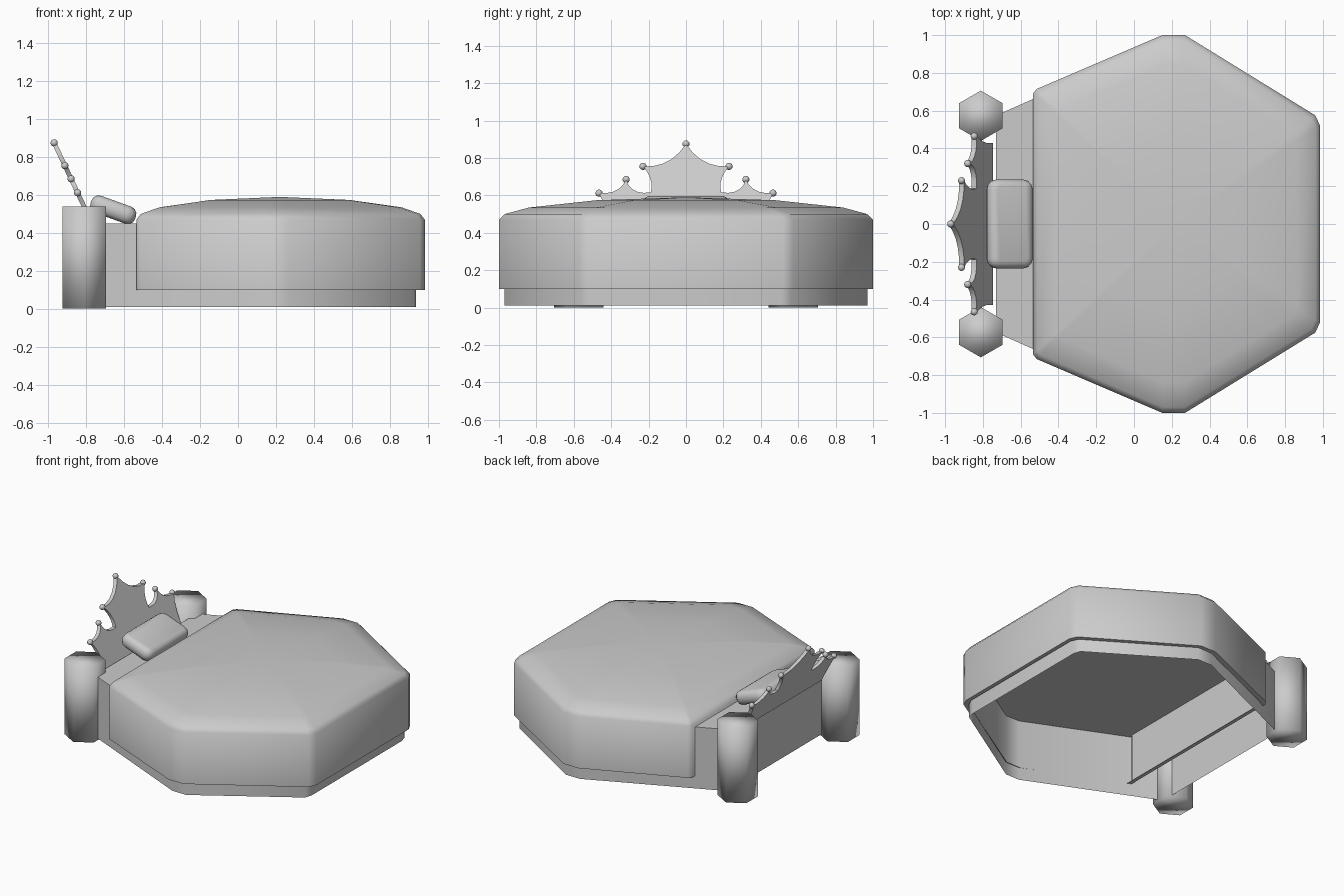
import bpy, bmesh, math
from mathutils import Matrix, Vector

cube = bpy.data.objects.get("Cube")
if cube:
    bpy.data.objects.remove(cube)

mat = bpy.data.materials.new("plain_grey")
mat.use_nodes = True
grey = (0.6, 0.6, 0.6, 1)
mat.diffuse_color = grey
mat.node_tree.nodes["Principled BSDF"].inputs["Base Color"].default_value = grey


def finish(bm, name, angle=60, recalc=True):
    if recalc:
        bmesh.ops.recalc_face_normals(bm, faces=bm.faces)
    me = bpy.data.meshes.new(name)
    bm.to_mesh(me)
    bm.free()
    me.materials.append(mat)
    ob = bpy.data.objects.new(name, me)
    bpy.context.collection.objects.link(ob)
    bpy.ops.object.select_all(action='DESELECT')
    ob.select_set(True)
    bpy.context.view_layer.objects.active = ob
    bpy.ops.object.shade_smooth_by_angle(angle=math.radians(angle))
    return ob


def mirrored(half):
    """Close a half outline across y = 0."""
    return half + [(x, -y) for x, y in reversed(half)]


def loft(outline, rings, centre, apex=None):
    """Stack scaled copies of an outline, then close with a point or a cap."""
    bm = bmesh.new()
    loops = [[bm.verts.new((centre + (x - centre) * s, y * s, z)) for x, y in outline]
             for s, z in rings]
    n = len(outline)
    for a, b in zip(loops, loops[1:]):
        for i in range(n):
            j = (i + 1) % n
            bm.faces.new((a[i], a[j], b[j], b[i]))
    if apex is None:
        bm.faces.new(loops[-1])
    else:
        tip = bm.verts.new((centre, 0, apex))
        for i in range(n):
            bm.faces.new((loops[-1][i], loops[-1][(i + 1) % n], tip))
    return bm


# Hollow bed base, open underneath
base = mirrored([(-0.73, 0.575), (0.16, 0.97), (0.27, 0.97), (0.925, 0.56), (0.94, 0.51)])
finish(loft(base, [(1, 0.01), (1, 0.45)], 0.22), "bed_base")

# Blanket with a hanging skirt and a domed top
blanket = mirrored([(-0.535, 0.69), (-0.515, 0.715), (0.15, 1.0), (0.27, 1.0),
                    (0.96, 0.575), (0.985, 0.52)])
finish(loft(blanket, [(0.965, 0.1), (1, 0.1), (1, 0.47), (0.97, 0.5), (0.84, 0.535),
                      (0.48, 0.574)], 0.22, 0.59), "blanket")

# Inner panel under the end of the blanket
bm = bmesh.new()
bm.faces.new([bm.verts.new((-0.52, y, z)) for y, z in
              ((-0.64, 0.1), (0.64, 0.1), (0.64, 0.45), (-0.64, 0.45))])
finish(bm, "inner_panel", recalc=False)

# Six-sided posts
for side, label in ((1, "left"), (-1, "right")):
    bm = bmesh.new()
    bmesh.ops.create_cone(bm, cap_ends=True, segments=6, radius1=0.133, radius2=0.133,
                          depth=0.54,
                          matrix=Matrix.Translation((-0.811, side * 0.573, 0.27)))
    finish(bm, label + "_post", 100)

# Pillow leaning on the headboard crown
bm = bmesh.new()
bmesh.ops.create_cube(bm, size=1, matrix=Matrix.Diagonal((0.25, 0.47, 0.095, 1)))
corners = [e for e in bm.edges if abs(e.verts[0].co.z - e.verts[1].co.z) > 0.05]
bmesh.ops.bevel(bm, geom=corners, offset=0.05, segments=3, profile=0.5, affect='EDGES')
rims = [e for e in bm.edges if e.verts[0].co.z * e.verts[1].co.z > 0]
bmesh.ops.bevel(bm, geom=rims, offset=0.04, segments=3, profile=0.5, affect='EDGES')
bm.transform(Matrix.Translation((-0.658, 0, 0.522)) @ Matrix.Rotation(math.radians(20), 4, 'Y'))
finish(bm, "pillow")


# Crown headboard: a leaning plate with beads on its points
def lean(y, z, shift=0.0):
    return Vector((-0.972 + (0.88 - z) * 0.47 + shift, y, z))


def arc(a, b, sag, steps=5):
    """Curve between two points, bowed by sag."""
    (y0, z0), (y1, z1) = a, b
    return [(y0 + (y1 - y0) * t + sag[0] * 4 * t * (1 - t),
             z0 + (z1 - z0) * t + sag[1] * 4 * t * (1 - t))
            for t in (k / steps for k in range(steps))]


tips = [(0, 0.875), (0.23, 0.755), (0.32, 0.685), (0.465, 0.612)]
half = (arc(tips[0], tips[1], (-0.015, -0.035))
        + arc(tips[1], (0.188, 0.615), (-0.02, 0))
        + arc((0.188, 0.615), tips[2], (0.022, -0.024))
        + arc(tips[2], tips[3], (-0.02, -0.022))
        + arc(tips[3], (0.43, 0.43), (-0.015, 0)) + [(0.43, 0.43)])
outline = half + [(-y, z) for y, z in reversed(half[1:])]
bm = bmesh.new()
front = [bm.verts.new(lean(y, z, 0.013)) for y, z in outline]
back = [bm.verts.new(lean(y, z, -0.013)) for y, z in outline]
bm.faces.new(front)
bm.faces.new(back[::-1])
for i in range(len(outline)):
    j = (i + 1) % len(outline)
    bm.faces.new((front[i], back[i], back[j], front[j]))
finish(bm, "crown_plate", 30)

bm = bmesh.new()
for y, z in tips + [(-y, z) for y, z in tips[1:]]:
    bmesh.ops.create_uvsphere(bm, u_segments=12, v_segments=8, radius=0.019,
                              matrix=Matrix.Translation(lean(y, z)))
finish(bm, "crown_beads")
